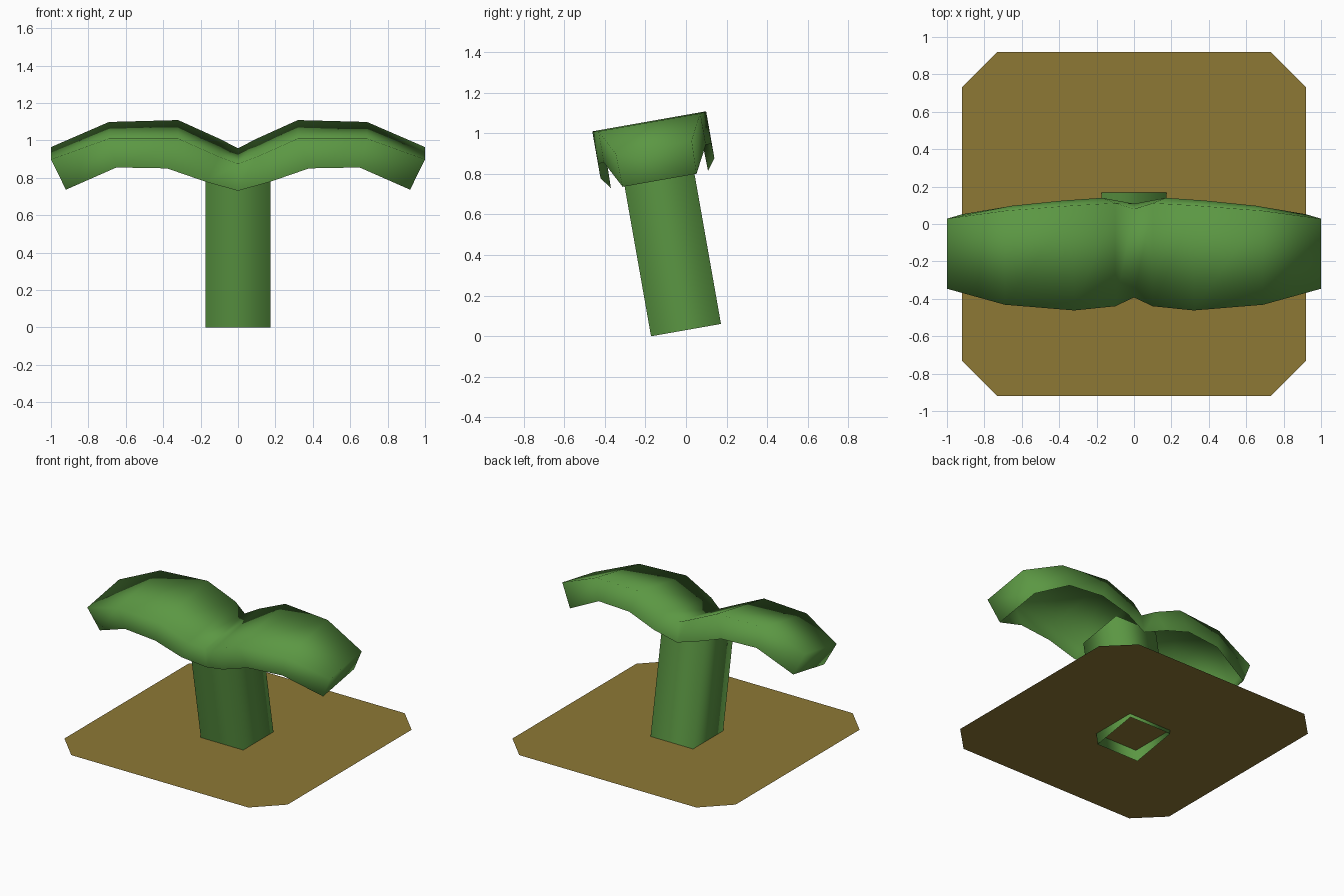
import bpy
import math
from mathutils import Matrix

cube = bpy.data.objects.get("Cube")
if cube:
    bpy.data.objects.remove(cube, do_unlink=True)


def material(name, rgb):
    mat = bpy.data.materials.new(name)
    mat.use_nodes = True
    color = (*rgb, 1)
    mat.diffuse_color = color
    mat.node_tree.nodes["Principled BSDF"].inputs["Base Color"].default_value = color
    return mat


def build(name, verts, faces, mat, smooth=False):
    mesh = bpy.data.meshes.new(name)
    mesh.from_pydata(verts, [], faces)
    mesh.materials.append(mat)
    for poly in mesh.polygons:
        poly.use_smooth = smooth
    mesh.update()
    obj = bpy.data.objects.new(name, mesh)
    bpy.context.collection.objects.link(obj)
    return obj


def strips(rings, closed):
    """Join rings of equal length with quads."""
    n = len(rings[0])
    faces = []
    for i in range(len(rings) - 1):
        for k in range(n if closed else n - 1):
            m = (k + 1) % n
            faces.append((i * n + k, (i + 1) * n + k, (i + 1) * n + m, i * n + m))
    return [p for ring in rings for p in ring], faces


green = material("leaf green", (0.105, 0.31, 0.056))
brown = material("soil brown", (0.27, 0.19, 0.036))

# The whole sprout leans towards the front
lean = Matrix.Translation((0, 0, 0.03)) @ Matrix.Rotation(math.radians(10), 4, 'X')

# Soil: flat square sheet with cut corners
a, b, level = 0.92, 0.73, 0.09
soil = [(a, -b), (a, b), (b, a), (-b, a), (-a, b), (-a, -b), (-b, -a), (b, -a)]
build("soil", [(x, y, level) for x, y in soil], [tuple(range(8))], brown)

# Stem: open square tube
r = 0.175
square = [(-r, -r), (-r, r), (r, r), (r, -r)]
verts, faces = strips([[(x, y, z) for x, y in square] for z in (0, 0.87)], True)
stem = build("stem", verts, [f[::-1] for f in faces], green, True)
stem.matrix_world = lean

# Leaf pair: arched hollow shell, open underneath
# Each section: bottom x, half width, height, then top x, half width, height
sections = [
    (0.00, 0.243, 0.754, 0.00, 0.240, 0.900),
    (0.17, 0.285, 0.810, 0.10, 0.280, 0.945),
    (0.38, 0.283, 0.883, 0.32, 0.285, 1.045),
    (0.65, 0.255, 0.883, 0.69, 0.255, 1.040),
    (0.92, 0.185, 0.750, 1.00, 0.190, 0.915),
]


def section_ring(section, side):
    bx, bw, bz, tx, tw, tz = section
    return [(side * bx, -bw, bz), (side * tx, -tw, tz),
            (side * tx, tw, tz), (side * bx, bw, bz)]


rings = [section_ring(s, -1) for s in reversed(sections[1:])]
rings += [section_ring(s, 1) for s in sections]
verts, faces = strips(rings, False)
last = len(verts)
faces += [(0, 1, 2, 3), (last - 1, last - 2, last - 3, last - 4)]
leaves = build("leaf_pair", verts, faces, green, True)
leaves.matrix_world = lean
